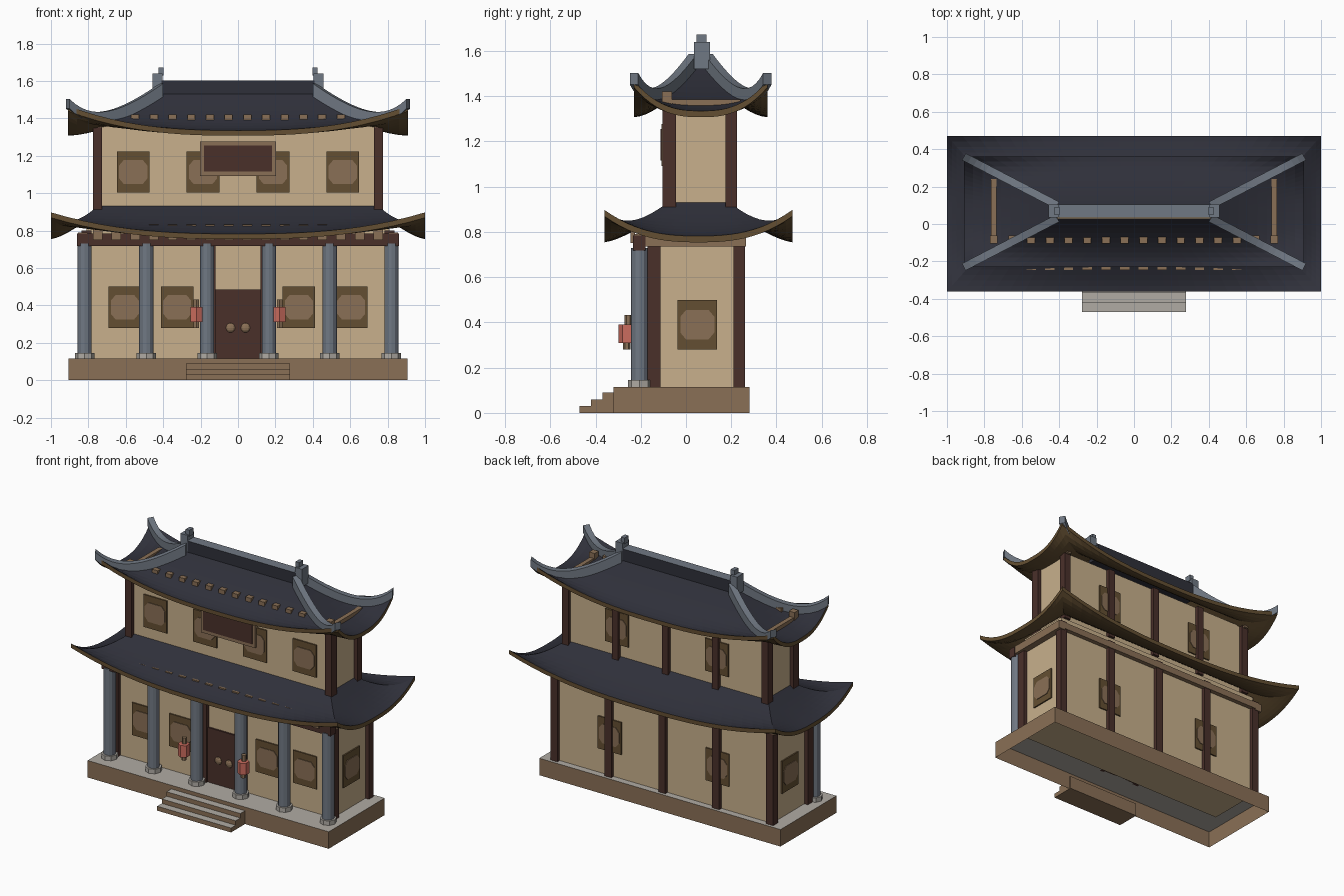
import bpy, bmesh, math
from mathutils import Vector

if "Cube" in bpy.data.objects:
    bpy.data.objects.remove(bpy.data.objects["Cube"])


def material(name, r, g, b):
    lin = [((c / 255 + 0.055) / 1.055) ** 2.4 for c in (r, g, b)]
    m = bpy.data.materials.new(name)
    m.diffuse_color = (*lin, 1)
    m.use_nodes = True
    m.node_tree.nodes["Principled BSDF"].inputs["Base Color"].default_value = m.diffuse_color
    return m


TAN = material("wall_tan", 200, 176, 140)
NAVY = material("roof_navy", 47, 48, 58)
OLIVE = material("eave_olive_brown", 100, 79, 50)
BROWN = material("mid_brown", 138, 112, 86)
DARK = material("dark_red_brown", 74, 48, 42)
GREY = material("blue_grey", 112, 120, 131)
STONE = material("pale_stone", 176, 171, 164)
RED = material("lantern_red", 203, 108, 94)


def finish(name, bm, *mats):
    bmesh.ops.recalc_face_normals(bm, faces=bm.faces)
    me = bpy.data.meshes.new(name)
    bm.to_mesh(me)
    bm.free()
    for m in mats:
        me.materials.append(m)
    ob = bpy.data.objects.new(name, me)
    bpy.context.collection.objects.link(ob)
    return ob


def box(name, x0, x1, y0, y1, z0, z1, mat, top=None, open_bottom=False):
    bm = bmesh.new()
    bmesh.ops.create_cube(bm, size=1)
    for v in bm.verts:
        v.co = ((x0 + x1) / 2 + v.co.x * (x1 - x0), (y0 + y1) / 2 + v.co.y * (y1 - y0),
                (z0 + z1) / 2 + v.co.z * (z1 - z0))
    bm.normal_update()
    if top:
        for f in bm.faces:
            f.material_index = int(f.normal.z > 0.9)
    if open_bottom:
        low = [f for f in bm.faces if f.normal.z < -0.9]
        bmesh.ops.delete(bm, geom=low, context='FACES_ONLY')
    return finish(name, bm, mat, *([top] if top else []))


def prism(name, x, y, z0, z1, r, n, mat):
    bm = bmesh.new()
    bmesh.ops.create_cone(bm, cap_ends=True, segments=n, radius1=r, radius2=r, depth=z1 - z0)
    bmesh.ops.translate(bm, verts=bm.verts, vec=(x, y, (z0 + z1) / 2))
    return finish(name, bm, mat)


# Window: dark frame plate with a lighter eight-sided panel, facing direction (dx, dy)
def window(name, x, y, z, dx, dy):
    w, h = 0.0875, 0.11
    if dy:
        box(name + "_frame", x - w, x + w, y - 0.009, y + 0.009, z - h, z + h, OLIVE)
    else:
        box(name + "_frame", x - 0.009, x + 0.009, y - w, y + w, z - h, z + h, OLIVE)
    bm = bmesh.new()
    ring = [(-.075, -.035), (-.05, -.065), (.05, -.065), (.075, -.035),
            (.075, .035), (.05, .065), (-.05, .065), (-.075, .035)]
    f = bm.faces.new([bm.verts.new((x + dx * .006 + a * abs(dy), y + dy * .006 + a * abs(dx), z + b))
                      for a, b in ring])
    ext = bmesh.ops.extrude_face_region(bm, geom=[f])['geom']
    bmesh.ops.translate(bm, verts=[v for v in ext if isinstance(v, bmesh.types.BMVert)],
                        vec=(dx * .007, dy * .007, 0))
    finish(name + "_panel", bm, BROWN)


CY = 0.06
# half sizes at eave, half sizes at top, eave z, top z, corner lift, slope power, lift fade, centre y
LOWER = (1.0, 0.415, 0.74, 0.125, 0.782, 0.938, 0.115, 1.4, 3, 0.055)
UPPER = (0.91, 0.295, 0.41, 0.035, 1.335, 1.53, 0.132, 1.7, 4, 0.065)


def roof_point(R, side, u, t):
    ox, oy, ix, iy, z0, z1, lift, p, q, cy = R
    hx, hy = ox + (ix - ox) * t, oy + (iy - oy) * t
    z = z0 + (z1 - z0) * t ** p + lift * abs(u) ** 2.6 * (1 - t) ** q
    x, y = [(u * hx, -hy), (hx, u * hy), (-u * hx, hy), (-hx, -u * hy)][side]
    return Vector((x, y + cy, z))


# Sweeping roof slab: navy tiles above, brown rim and underside
def roof(name, R, nu=24, nt=10, thick=0.028):
    bm = bmesh.new()
    for side in range(4):
        def grid(dz):
            return [[bm.verts.new(roof_point(R, side, 2 * i / nu - 1, j / nt) - Vector((0, 0, dz)))
                     for i in range(nu + 1)] for j in range(nt + 1)]
        top, low = grid(0), grid(thick)
        for i in range(nu):
            for j in range(nt):
                bm.faces.new((top[j][i], top[j][i + 1], top[j + 1][i + 1], top[j + 1][i]))
                f = bm.faces.new((low[j][i], low[j + 1][i], low[j + 1][i + 1], low[j][i + 1]))
                f.material_index = 1
            for j in (0, nt):
                f = bm.faces.new((top[j][i], low[j][i], low[j][i + 1], top[j][i + 1]))
                f.material_index = 1
    bmesh.ops.remove_doubles(bm, verts=bm.verts, dist=1e-5)
    finish(name, bm, NAVY, OLIVE)


# Platform and steps
box("platform", -.905, .905, -.32, .28, 0, .115, BROWN, STONE, True)
for k in range(3):
    box("step", -.277, .277, -.47 + .05 * k, -.31, 0, .03 * (k + 1), BROWN, STONE)

# Storeys
box("lower_walls", -.81, .81, -.14, .235, .11, .84, TAN)
box("upper_walls", -.75, .75, -.08, .2, .84, 1.36, TAN)
roof("lower_roof", LOWER)
roof("upper_roof", UPPER)

# Timber posts at the corners and along the back
for k in range(5):
    xl, xu = -.81 + .405 * k, -.75 + .375 * k
    box("lower_back_post", xl - .026, xl + .026, .21, .26, .115, .8, DARK)
    box("upper_back_post", xu - .024, xu + .024, .175, .225, .86, 1.36, DARK)
for s in (-1, 1):
    box("lower_front_post", s * .81 - .027, s * .81 + .027, -.17, -.112, .115, .8, DARK)
    box("upper_front_post", s * .75 - .024, s * .75 + .024, -.104, -.045, .86, 1.36, DARK)
    box("door_post", s * .145 - .024, s * .145 + .024, -.165, -.13, .115, .75, DARK)

# Porch columns on stone feet
for s in (-1, 1):
    for x in (.165, .49, .82):
        prism("column", s * x, -.205, .14, .73, .038, 12, GREY)
        prism("column_foot", s * x, -.205, .115, .145, .052, 8, STONE)

# Beams and eave brackets
box("front_beam", -.86, .86, -.235, -.18, .718, .785, DARK)
box("back_beam", -.85, .85, .225, .265, .745, .79, BROWN)
for s in (-1, 1):
    box("side_beam", s * .83 - .025, s * .83 + .025, -.23, .265, .735, .79, BROWN)
    box("upper_side_beam", s * .75 - .015, s * .75 + .015, -.1, .24, 1.34, 1.385, BROWN)
for k in range(16):
    x = -.75 + .1 * k
    box("upper_bracket", x - .021, x + .021, -.105, -.062, 1.35, 1.42, BROWN)
    box("lower_bracket", x - .025, x + .025, -.245, -.225, .75, .833, BROWN)

# Windows
for s in (-1, 1):
    for x in (.605, .325):
        window("lower_front_window", s * x, -.14, .39, 0, -1)
    for x in (.56, .187):
        window("upper_front_window", s * x, -.08, 1.113, 0, -1)
    window("lower_back_window", s * .405, .235, .39, 0, 1)
    window("upper_back_window", s * .375, .2, 1.113, 0, 1)
    window("side_window", s * .81, .05, .39, s, 0)

# Door with two knobs
for s in (-1, 1):
    box("door_leaf", min(0, s * .122), max(0, s * .122), -.152, -.135, .115, .485, DARK)
    bm = bmesh.new()
    bmesh.ops.create_uvsphere(bm, u_segments=10, v_segments=6, radius=.026)
    for v in bm.verts:
        v.co = (v.co.x + s * .04, v.co.y * .5 - .152, v.co.z + .28)
    finish("door_knob", bm, BROWN)

# Blank name board
box("board_frame", -.203, .203, -.108, -.08, 1.092, 1.277, BROWN)
box("board_panel", -.183, .183, -.113, -.1, 1.115, 1.255, DARK)

# Hanging lanterns
for s in (-1, 1):
    prism("lantern", s * .223, -.262, .31, .39, .037, 6, RED)
    prism("lantern_cap", s * .223, -.262, .28, .31, .016, 6, BROWN)
    prism("lantern_hanger", s * .223, -.255, .39, .432, .016, 6, BROWN)

# Main ridge with end ornaments
box("ridge", -.41, .41, .035, .105, 1.48, 1.603, NAVY, GREY)
for s in (-1, 1):
    box("ridge_end", s * .43 - .026, s * .43 + .026, .035, .105, 1.52, 1.64, GREY)
    box("ridge_finial", s * .412 - .014, s * .412 + .014, .047, .09, 1.63, 1.672, GREY)

# Curved hip ridges running down to the four corners
for side in range(4):
    bm = bmesh.new()
    pts = [roof_point(UPPER, side, 1, 1 - k / 16) for k in range(17)]
    across = Vector((-(pts[-1] - pts[0]).y, (pts[-1] - pts[0]).x, 0)).normalized()
    rings = []
    for k, p in enumerate(pts):
        up = .036 + .02 * (1 - k / 16)
        rings.append([bm.verts.new(p + across * a + Vector((0, 0, b)))
                      for a, b in ((-.021, -.015), (.021, -.015), (.021, up), (-.021, up))])
    for a, b in zip(rings, rings[1:]):
        for i in range(4):
            bm.faces.new((a[i], a[(i + 1) % 4], b[(i + 1) % 4], b[i]))
    bm.faces.new(rings[0])
    bm.faces.new(rings[-1])
    finish("hip_ridge", bm, GREY)
